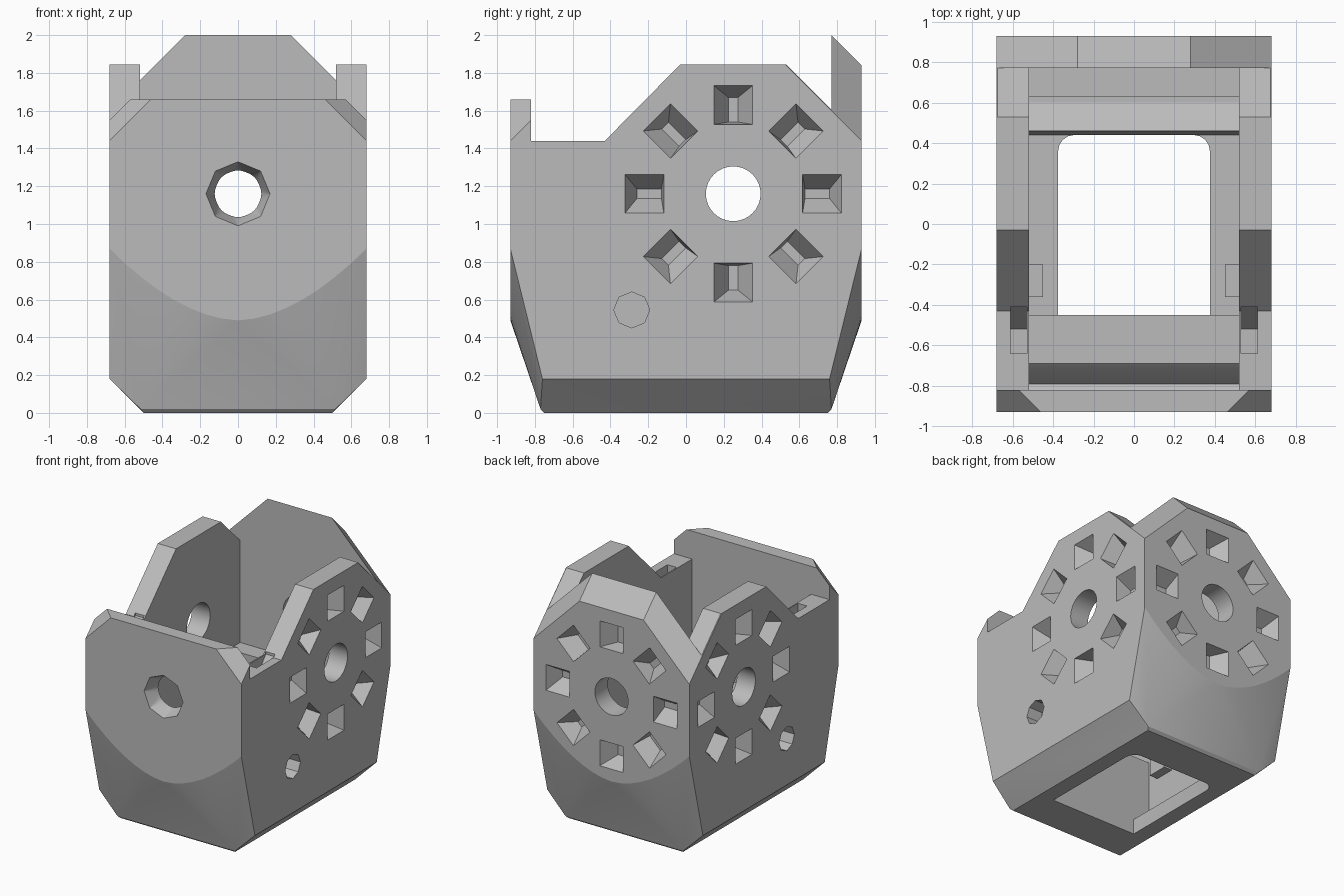
import bpy, bmesh, math
from mathutils import Vector

cube = bpy.data.objects.get("Cube")
if cube:
    bpy.data.objects.remove(cube, do_unlink=True)

grey = bpy.data.materials.new("plain grey")
grey.use_nodes = True
grey.diffuse_color = (0.5, 0.5, 0.5, 1)
grey.node_tree.nodes["Principled BSDF"].inputs["Base Color"].default_value = (0.5, 0.5, 0.5, 1)


def make(name, bm):
    bmesh.ops.recalc_face_normals(bm, faces=bm.faces[:])
    me = bpy.data.meshes.new(name)
    bm.to_mesh(me)
    bm.free()
    me.materials.append(grey)
    ob = bpy.data.objects.new(name, me)
    bpy.context.scene.collection.objects.link(ob)
    return ob


def add_hull(bm, points):
    """Add the convex solid around the points."""
    part = bmesh.new()
    for p in points:
        part.verts.new(p)
    res = bmesh.ops.convex_hull(part, input=part.verts[:])
    loose = {v for v in res["geom_interior"] + res["geom_unused"] if isinstance(v, bmesh.types.BMVert)}
    bmesh.ops.delete(part, geom=list(loose), context="VERTS")
    bmesh.ops.dissolve_limit(part, angle_limit=0.01, verts=part.verts[:], edges=part.edges[:])
    tmp = bpy.data.meshes.new("tmp")
    part.to_mesh(tmp)
    part.free()
    bm.from_mesh(tmp)
    bpy.data.meshes.remove(tmp)


def box_points(x, y, z):
    return [(a, b, c) for a in x for b in y for c in z]


def prism(bm, profile, half):
    """Extrude a y-z profile across x."""
    a = [bm.verts.new((-half, y, z)) for y, z in profile]
    b = [bm.verts.new((half, y, z)) for y, z in profile]
    bm.faces.new(a)
    bm.faces.new(b[::-1])
    for i in range(len(a)):
        j = (i + 1) % len(a)
        bm.faces.new((a[i], b[i], b[j], a[j]))


def ring(centre, u, v, radius, sides):
    return [centre + radius * (u * math.cos(t) + v * math.sin(t))
            for t in (2 * math.pi * i / sides for i in range(sides))]


def boolean(body, bm, operation="DIFFERENCE"):
    tool = make("cutter", bm)
    tool.hide_render = True
    mod = body.modifiers.new("cut", "BOOLEAN")
    mod.operation, mod.solver, mod.object = operation, "EXACT", tool
    bpy.context.view_layer.update()
    dg = bpy.context.evaluated_depsgraph_get()
    me = bpy.data.meshes.new_from_object(body.evaluated_get(dg))
    body.modifiers.clear()
    body.data = me
    bpy.data.objects.remove(tool, do_unlink=True)


# Outer block: tapered bottom with a curved upper edge on the front and back
points = []
for sx in (-1, 1):
    for sy in (-1, 1):
        points += [(sx * 0.5, sy * 0.75, 0), (sx * 0.515, sy * 0.77, 0.02),
                   (sx * 0.68, sy * 0.76, 0.18), (sx * 0.68, sy * 0.93, 2)]
        for i in range(9):
            t = i / 8
            points.append((sx * 0.68 * t, sy * 0.93, 0.49 + 0.38 * t ** 1.8))
bm = bmesh.new()
add_hull(bm, points)

# Sloped top of the back and the chamfered upper corners
planes = [((0, 0.93, 1.84), (0, 1, 1))]
planes += [((sx * 0.68, sy * 0.93, 1.44), (sx, sy, 1)) for sx in (-1, 1) for sy in (-1, 1)]
for co, no in planes:
    bmesh.ops.bisect_plane(bm, geom=bm.verts[:] + bm.edges[:] + bm.faces[:],
                           plane_co=co, plane_no=Vector(no).normalized(), clear_outer=True)
    bmesh.ops.holes_fill(bm, edges=[e for e in bm.edges if e.is_boundary], sides=0)
body = make("housing", bm)

# Upper outline of the side walls and the low front wall
bm = bmesh.new()
prism(bm, [(-1.2, 1.66), (-0.82, 1.66), (-0.82, 1.44), (-0.43, 1.44), (-0.03, 1.845),
           (0.53, 1.845), (0.77, 1.605), (0.77, 2.5), (-1.2, 2.5)], 1)
boolean(body, bm)

# Open interior with a front block and a thicker lower back wall
bm = bmesh.new()
prism(bm, [(-0.82, 2.4), (-0.82, 0.54), (-0.79, 0.52), (-0.71, 0.62), (-0.69, 0.64),
           (-0.45, 0.64), (-0.45, 0.12), (0.44, 0.12), (0.46, 0.28), (0.60, 0.2),
           (0.63, 0.2), (0.63, 0.8), (0.77, 0.8), (0.77, 2.4)], 0.52)
boolean(body, bm)

# Inner bosses behind the side slots
bm = bmesh.new()
for s in (-1, 1):
    add_hull(bm, box_points((s * 0.45, s * 0.6), (-0.36, -0.2), (0.47, 0.6)))
boolean(body, bm, "UNION")

# Floor opening, rounded at the back corners
X, Y, Z = Vector((1, 0, 0)), Vector((0, 1, 0)), Vector((0, 0, 1))
bm = bmesh.new()
outline = box_points((-0.375, 0.375), (-0.45,), (-0.2, 0.3))
for s in (-1, 1):
    for z in (-0.2, 0.3):
        outline += ring(Vector((s * 0.295, 0.36, z)), X, Y, 0.08, 16)
add_hull(bm, outline)
boolean(body, bm)

# Round bores: across both sides, through the back, and flared at the front
bm = bmesh.new()
side_axis = Vector((0, 0.25, 1.16))
add_hull(bm, [p for x in (-1, 1) for p in ring(side_axis + X * x, Y, Z, 0.145, 32)])
boolean(body, bm)
bm = bmesh.new()
axis = Vector((0, 0, 1.16))
add_hull(bm, [p for y in (0.5, 1.2) for p in ring(axis + Y * y, X, Z, 0.145, 32)])
add_hull(bm, ring(axis - Y * 0.931, X, Z, 0.17, 8) + ring(axis - Y * 0.8, X, Z, 0.115, 32))
boolean(body, bm)

# Eight wedge-shaped sockets around each large bore, plus the side slots
bm = bmesh.new()
faces = [(side_axis + X * 0.68, Y, X), (side_axis - X * 0.68, Y, -X), (axis + Y * 0.93, X, Y)]
for centre, across, out in faces:
    for i in range(8):
        t = i * math.pi / 4
        u = across * math.cos(t) + Z * math.sin(t)
        v = out.cross(u)
        mid = centre + u * 0.47
        pts = [mid + u * a + v * b + out * 0.002 for a in (-0.103, 0.103) for b in (-0.103, 0.103)]
        pts += [mid + u * a + v * b - out * 0.12 for a in (-0.09, 0.04) for b in (-0.025, 0.025)]
        add_hull(bm, pts)
for s in (-1, 1):
    rim = [p for x in (0.56, 0.69) for p in ring(Vector((s * x, -0.287, 0.545)), Y, Z, 0.095, 8)]
    add_hull(bm, rim)
boolean(body, bm)

# Small notches in the tops of the side walls
bm = bmesh.new()
for s in (-1, 1):
    xs = (s * 0.53, s * 0.61)
    add_hull(bm, [(x, y, z) for x in xs for y, z in
                  ((-0.64, 1.5), (-0.41, 1.5), (-0.41, 1.44), (-0.52, 1.3), (-0.64, 1.3))])
boolean(body, bm)

# Shading: only the gentle curves of the taper are smooth
bpy.ops.object.select_all(action="DESELECT")
body.select_set(True)
bpy.context.view_layer.objects.active = body
bpy.ops.object.shade_smooth_by_angle(angle=math.radians(12))
